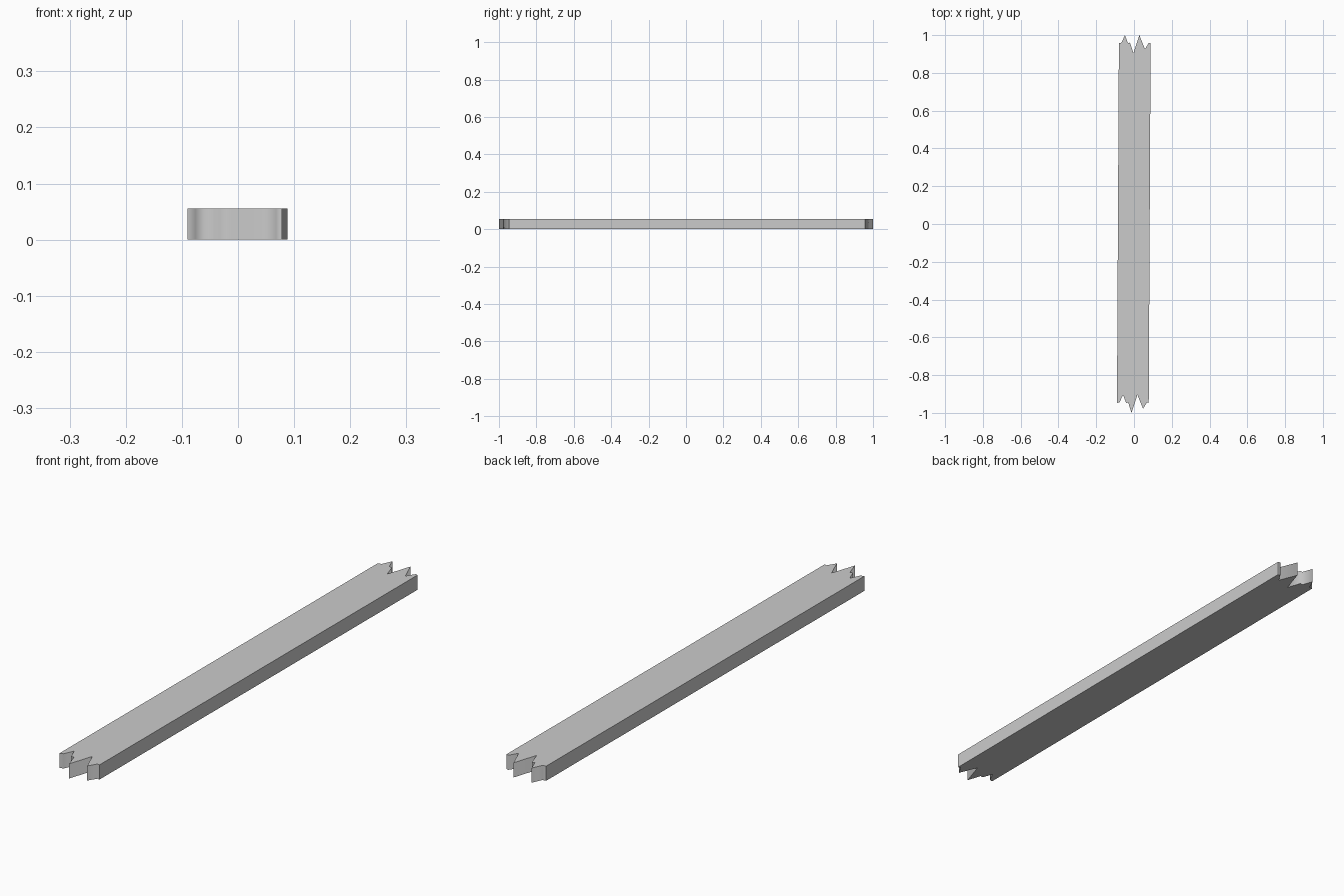
import bpy, bmesh

if "Cube" in bpy.data.objects:
    bpy.data.objects.remove(bpy.data.objects["Cube"])

THICK = 0.056
SHIFT_X, LENGTH = 0.01, 1.904

# jagged broken edge, left to right; the same cut is repeated at both ends
cut = [(-0.08, 0.957), (-0.066, 0.96), (-0.048, 1.0), (-0.032, 0.957), (-0.021, 0.96),
       (-0.003, 0.904), (0.028, 1.0), (0.058, 0.926), (0.078, 0.959), (0.088, 0.957)]
far = cut
near = [(x - SHIFT_X, y - LENGTH) for x, y in cut]
outline = near + far[::-1]
n, k = len(outline), len(cut)

# plank: extruded outline with smooth-shaded broken ends
bm = bmesh.new()
low = [bm.verts.new((x, y, 0)) for x, y in outline]
high = [bm.verts.new((x, y, THICK)) for x, y in outline]
bm.faces.new(low[::-1])
bm.faces.new(high)
for i in range(n):
    j = (i + 1) % n
    f = bm.faces.new((low[i], low[j], high[j], high[i]))
    f.smooth = i not in (k - 1, n - 1)

# keep rims and long side corners sharp
for e in bm.edges:
    vertical = abs(e.verts[0].co.z - e.verts[1].co.z) > 0.01
    e.smooth = vertical and all(f.smooth for f in e.link_faces)
bmesh.ops.recalc_face_normals(bm, faces=bm.faces)

mesh = bpy.data.meshes.new("broken_plank")
bm.to_mesh(mesh)
bm.free()
bpy.context.collection.objects.link(bpy.data.objects.new("broken_plank", mesh))
